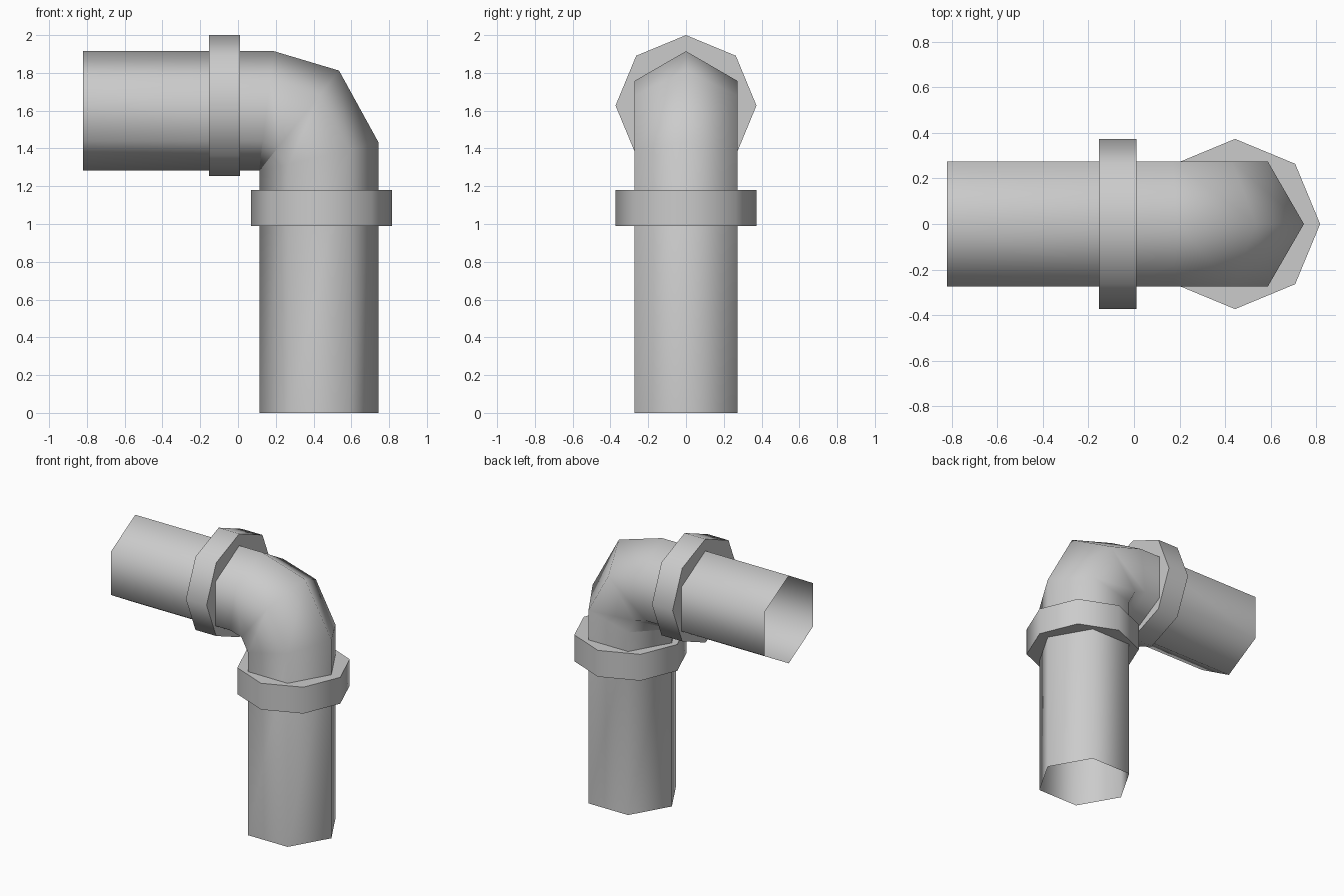
import bpy, bmesh, math
from mathutils import Vector

if "Cube" in bpy.data.objects:
    bpy.data.objects.remove(bpy.data.objects["Cube"])

metal = bpy.data.materials.new("grey_metal")
metal.diffuse_color = (0.6, 0.6, 0.6, 1)
metal.use_nodes = True
metal.node_tree.nodes["Principled BSDF"].inputs["Base Color"].default_value = metal.diffuse_color


def finish(bm, name):
    mesh = bpy.data.meshes.new(name)
    bm.to_mesh(mesh)
    bm.free()
    mesh.materials.append(metal)
    obj = bpy.data.objects.new(name, mesh)
    bpy.context.collection.objects.link(obj)
    bpy.ops.object.select_all(action='DESELECT')
    obj.select_set(True)
    bpy.context.view_layer.objects.active = obj
    bpy.ops.object.shade_smooth_by_angle(angle=math.radians(62))
    return obj


# Bent six-sided pipe, open at both ends.
# Each section is given by its inner and outer corner (x, z).
sections = [
    ((0.113, 0.0), (0.745, 0.0)),
    ((0.113, 1.28), (0.745, 1.43)),
    ((0.113, 1.282), (0.535, 1.812)),
    ((0.111, 1.282), (0.19, 1.915)),
    ((-0.82, 1.282), (-0.82, 1.915)),
]
HALF_DEPTH = 0.316
bm = bmesh.new()
rings = []
for inner, outer in sections:
    a = Vector((inner[0], 0, inner[1]))
    b = Vector((outer[0], 0, outer[1]))
    ring = []
    for k in range(6):
        ang = math.radians(60 * k)
        p = a.lerp(b, (1 + math.cos(ang)) / 2)
        p.y = HALF_DEPTH * math.sin(ang)
        ring.append(bm.verts.new(p))
    rings.append(ring)
for r0, r1 in zip(rings, rings[1:]):
    for k in range(6):
        n = (k + 1) % 6
        bm.faces.new((r0[k], r0[n], r1[n], r1[k]))
finish(bm, "bent_pipe")


# Eight-sided collars around each leg of the pipe
def collar(name, centre, length, turn):
    bm = bmesh.new()
    bmesh.ops.create_cone(bm, cap_ends=True, segments=8, radius1=0.373,
                          radius2=0.373, depth=length)
    obj = finish(bm, name)
    obj.location = centre
    obj.rotation_euler = (0, turn, 0)


collar("lower_collar", (0.443, 0, 1.085), 0.19, 0)
collar("upper_collar", (-0.072, 0, 1.627), 0.165, math.pi / 2)
